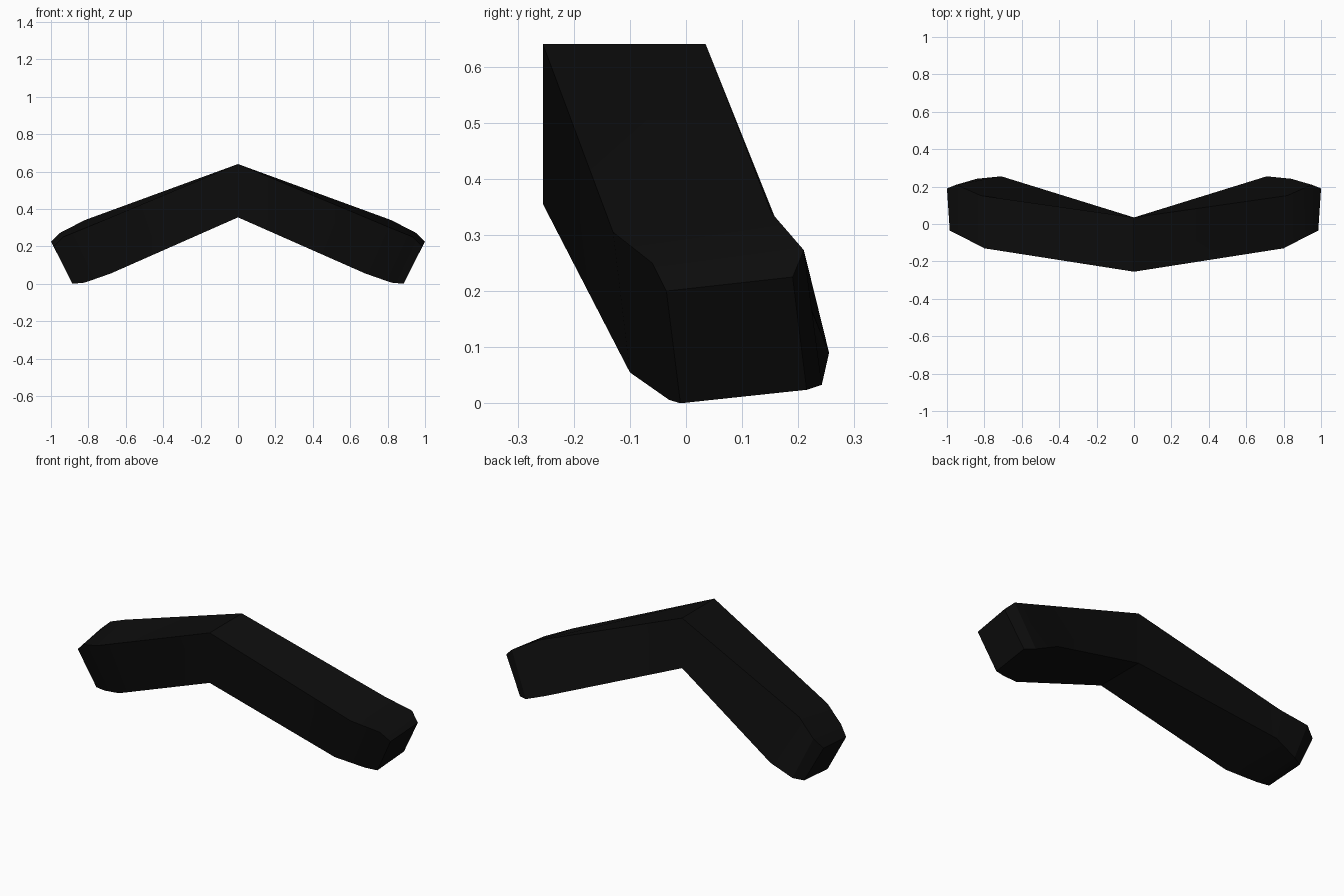
import bpy, bmesh

cube = bpy.data.objects.get("Cube")
if cube:
    bpy.data.objects.remove(cube, do_unlink=True)

# Near-black material
black = bpy.data.materials.new("soft black")
black.use_nodes = True
colour = (0.004, 0.004, 0.004, 1)
black.diffuse_color = colour
black.node_tree.nodes["Principled BSDF"].inputs["Base Color"].default_value = colour

# Four-cornered sections from the middle to the tip:
# top front, top back, bottom back, bottom front
middle = [(0, -0.255, 0.64), (0, 0.035, 0.64), (0, 0.035, 0.355), (0, -0.255, 0.355)]
arm = [
    [(0.80, -0.13, 0.305), (0.82, 0.152, 0.34), (0.71, 0.255, 0.09), (0.68, -0.10, 0.055)],
    [(0.935, -0.06, 0.25), (0.95, 0.21, 0.273), (0.84, 0.242, 0.033), (0.82, -0.03, 0.006)],
    [(0.985, -0.035, 0.20), (1.0, 0.19, 0.225), (0.895, 0.215, 0.024), (0.885, -0.01, 0.0)],
]
mirrored = [[(-x, y, z) for x, y, z in ring] for ring in reversed(arm)]

# Bent bar: bridge the sections from tip to tip and cap both ends
bm = bmesh.new()
rings = [[bm.verts.new(p) for p in ring] for ring in mirrored + [middle] + arm]
for a, b in zip(rings, rings[1:]):
    for i in range(4):
        j = (i + 1) % 4
        bm.faces.new((a[i], a[j], b[j], b[i]))
bm.faces.new(rings[0])
bm.faces.new(rings[-1])
bmesh.ops.recalc_face_normals(bm, faces=bm.faces)

mesh = bpy.data.meshes.new("bent_bar")
bm.to_mesh(mesh)
bm.free()
mesh.materials.append(black)
bar = bpy.data.objects.new("bent_bar", mesh)
bpy.context.collection.objects.link(bar)

# Soften the tapered tips, keep the long edges crisp
bpy.ops.object.select_all(action='DESELECT')
bar.select_set(True)
bpy.context.view_layer.objects.active = bar
bpy.ops.object.shade_smooth_by_angle(angle=0.52)
